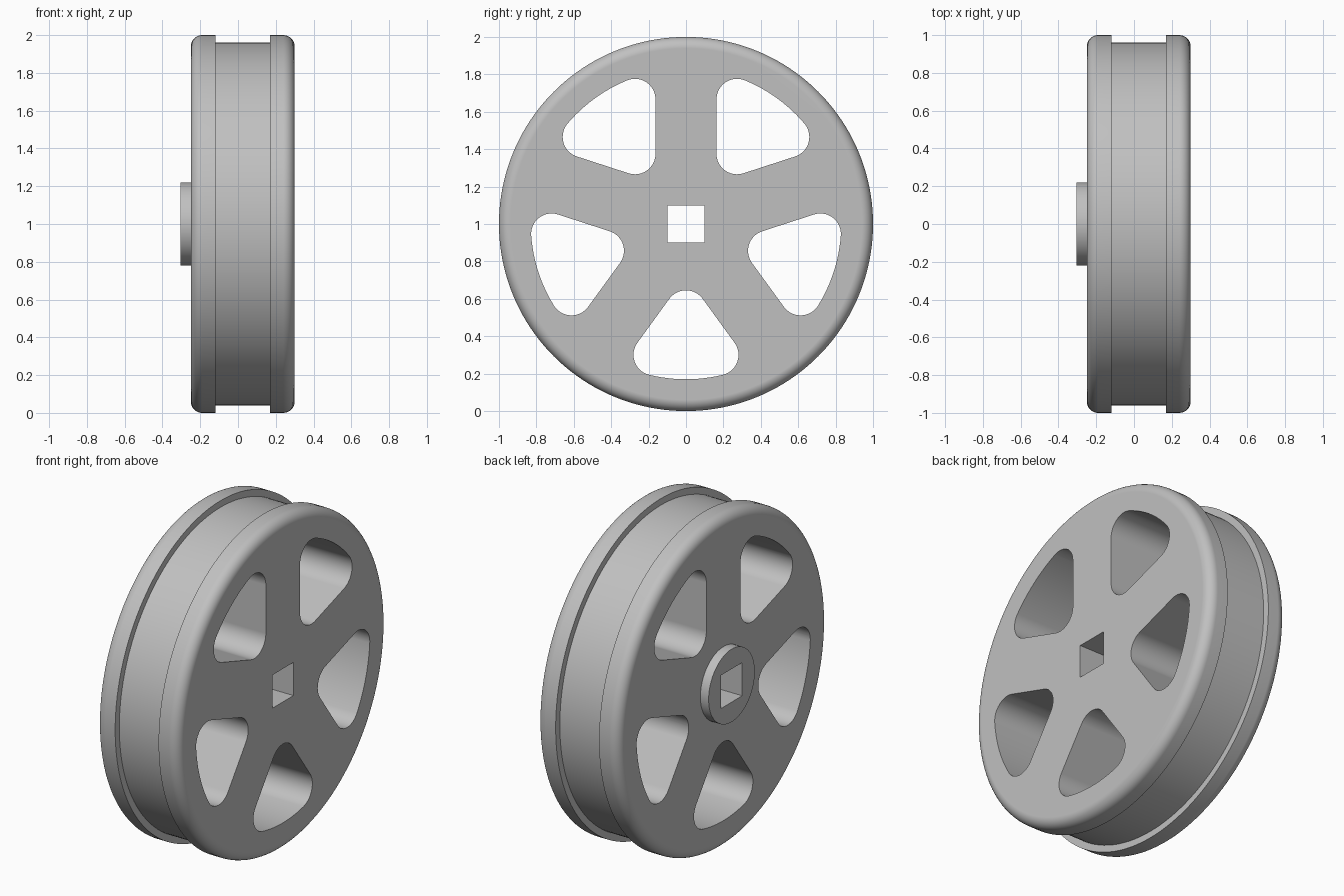
import bpy, bmesh
from math import sin, cos, pi, asin, radians, sqrt

cube = bpy.data.objects.get("Cube")
if cube:
    bpy.data.objects.remove(cube, do_unlink=True)

grey = bpy.data.materials.new("wheel grey")
grey.use_nodes = True
colour = (0.53, 0.53, 0.53, 1)
grey.diffuse_color = colour
grey.node_tree.nodes["Principled BSDF"].inputs["Base Color"].default_value = colour

AXLE_Z = 1.0


def finish(bm, name):
    bmesh.ops.recalc_face_normals(bm, faces=bm.faces)
    mesh = bpy.data.meshes.new(name)
    bm.to_mesh(mesh)
    bm.free()
    ob = bpy.data.objects.new(name, mesh)
    ob.location.z = AXLE_Z
    mesh.materials.append(grey)
    bpy.context.collection.objects.link(ob)
    return ob


def loft(bm, loops):
    """Skin a run of closed loops and cap both ends."""
    rings = [[bm.verts.new(p) for p in loop] for loop in loops]
    n = len(rings[0])
    for a, b in zip(rings, rings[1:]):
        for i in range(n):
            j = (i + 1) % n
            bm.faces.new((a[i], a[j], b[j], b[i]))
    bm.faces.new(rings[0][::-1])
    bm.faces.new(rings[-1])


def lathe(name, profile, segments):
    bm = bmesh.new()
    angles = [2 * pi * i / segments for i in range(segments)]
    loft(bm, [[(x, r * cos(a), r * sin(a)) for a in angles] for x, r in profile])
    return finish(bm, name)


def arc(cy, cz, r, start, end, steps):
    return [(cy + r * cos(start + (end - start) * i / steps),
             cz + r * sin(start + (end - start) * i / steps)) for i in range(steps + 1)]


def window_outline(axis):
    """Rounded three-sided opening between two parallel-sided spokes."""
    half_spoke, fillet, outer = 0.163, 0.11, 0.83
    wedge = pi / 5
    apex = (half_spoke + fillet) / sin(wedge)
    corner = outer - fillet
    swing = wedge - asin((half_spoke + fillet) / corner)
    side = pi / 2 - wedge
    pts = arc(apex, 0, fillet, pi + side, pi - side, 16)
    pts += arc(corner * cos(swing), corner * sin(swing), fillet, pi / 2 + wedge, swing, 16)
    pts += arc(0, 0, outer, swing, -swing, 12)[1:-1]
    pts += arc(corner * cos(swing), -corner * sin(swing), fillet, -swing, -pi / 2 - wedge, 16)
    return [(y * cos(axis) - z * sin(axis), y * sin(axis) + z * cos(axis)) for y, z in pts]


# Wheel body: rounded flanges either side of a shallow tread channel
left, right, rim, bevel = -0.25, 0.30, 1.0, 0.06
profile = arc(left + bevel, rim - bevel, bevel, pi, pi / 2, 8)
profile += [(-0.12, rim), (-0.12, 0.96), (0.17, 0.96), (0.17, rim)]
profile += arc(right - bevel, rim - bevel, bevel, pi / 2, 0, 8)
wheel = lathe("wheel", profile, 160)

# Raised hub boss on one side
hub = lathe("hub", [(-0.305, 0.22), (left, 0.22)], 64)

# Cutter: five windows and the square axle hole
bm = bmesh.new()
outlines = [window_outline(-pi / 2 + 2 * pi * k / 5) for k in range(5)]
outlines.append(arc(0, 0, 0.1 * sqrt(2), pi / 4, pi * 7 / 4, 3))
for outline in outlines:
    loft(bm, [[(x, y, z) for y, z in outline] for x in (-0.5, 0.5)])
cutter = finish(bm, "opening_cutter")
cutter.hide_render = True

for ob in (wheel, hub):
    bpy.ops.object.select_all(action="DESELECT")
    bpy.context.view_layer.objects.active = ob
    ob.select_set(True)
    cut = ob.modifiers.new("openings", "BOOLEAN")
    cut.operation = "DIFFERENCE"
    cut.solver = "EXACT"
    cut.object = cutter
    bpy.ops.object.modifier_apply(modifier=cut.name)
    bpy.ops.object.shade_smooth_by_angle(angle=radians(30))
    # Keep the flat discs flat where they meet the rounded rim
    weighted = ob.modifiers.new("flat discs", "WEIGHTED_NORMAL")
    weighted.keep_sharp = True
    bpy.ops.object.modifier_apply(modifier=weighted.name)

bpy.data.objects.remove(cutter, do_unlink=True)
